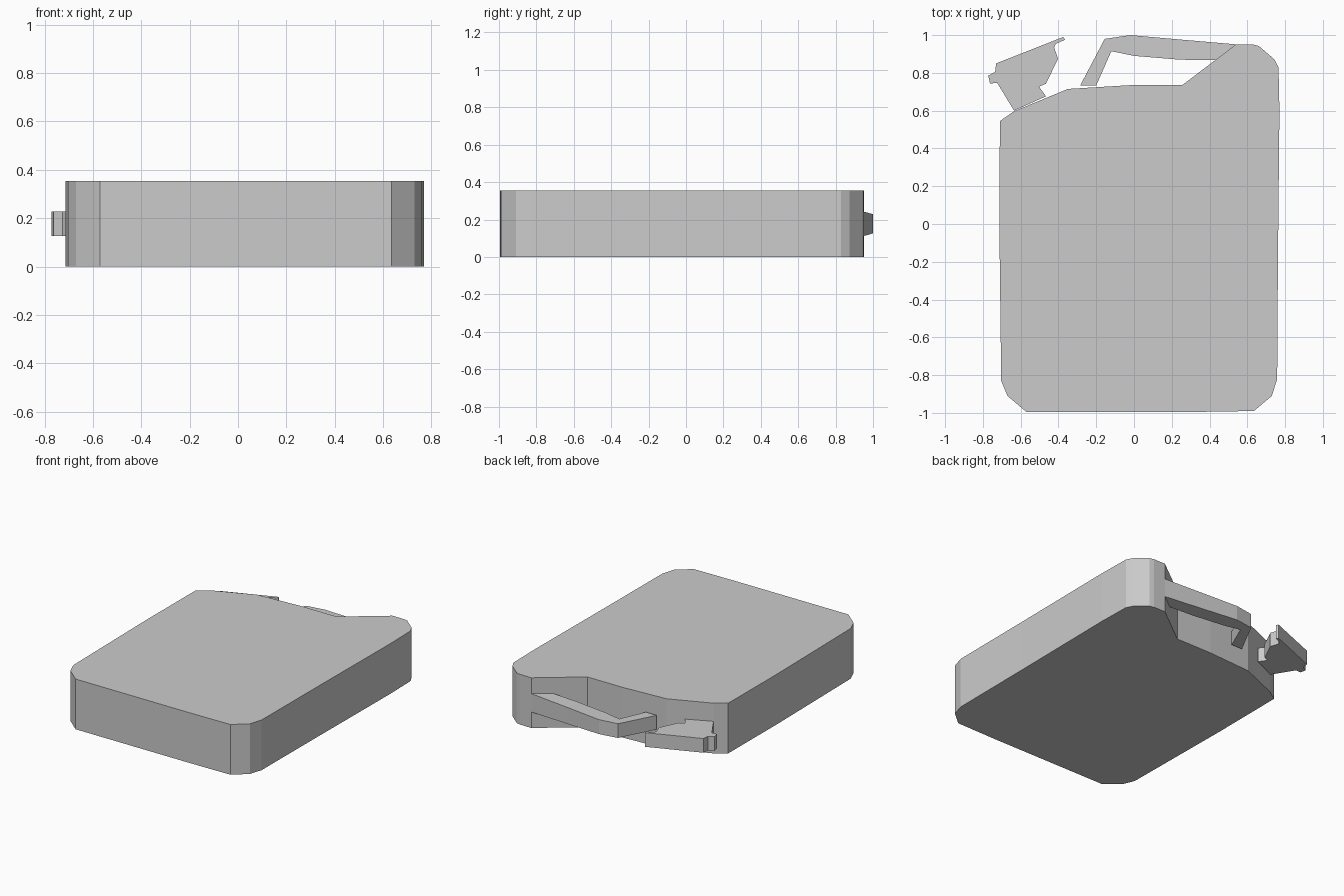
import bpy
import bmesh

if "Cube" in bpy.data.objects:
    bpy.data.objects.remove(bpy.data.objects["Cube"])

MID = 0.177  # mid-thickness of the can


def finish(name, bm):
    bmesh.ops.recalc_face_normals(bm, faces=bm.faces)
    mesh = bpy.data.meshes.new(name)
    bm.to_mesh(mesh)
    bm.free()
    obj = bpy.data.objects.new(name, mesh)
    bpy.context.collection.objects.link(obj)
    return obj


def prism(name, outline, half):
    """Extrude a flat outline symmetrically about the mid-thickness."""
    bm = bmesh.new()
    low = [bm.verts.new((x, y, MID - half)) for x, y in outline]
    top = [bm.verts.new((x, y, MID + half)) for x, y in outline]
    bm.faces.new(low[::-1])
    bm.faces.new(top)
    for i in range(len(low)):
        j = (i + 1) % len(low)
        bm.faces.new((low[i], low[j], top[j], top[i]))
    return finish(name, bm)


def strap(name, sections):
    """Loft a rectangular section through (outer, inner, half width)."""
    bm = bmesh.new()
    rings = []
    for (ox, oy), (ix, iy), h in sections:
        rings.append([bm.verts.new(p) for p in (
            (ox, oy, MID - h), (ox, oy, MID + h),
            (ix, iy, MID + h), (ix, iy, MID - h))])
    for a, b in zip(rings, rings[1:]):
        for i in range(4):
            j = (i + 1) % 4
            bm.faces.new((a[i], a[j], b[j], b[i]))
    bm.faces.new(rings[0])
    bm.faces.new(rings[-1][::-1])
    return finish(name, bm)


# Can body with clipped corners and a sloped shoulder
prism("can_body", [
    (-0.57, -0.995), (0.32, -0.995), (0.635, -0.99), (0.73, -0.91),
    (0.758, -0.82), (0.762, -0.2), (0.77, 0.6), (0.765, 0.83),
    (0.742, 0.873), (0.66, 0.943), (0.63, 0.95), (0.54, 0.951),
    (0.255, 0.735), (-0.02, 0.735), (-0.35, 0.715), (-0.635, 0.597),
    (-0.71, 0.545), (-0.713, 0.0), (-0.703, -0.83), (-0.67, -0.91),
], MID)

# Carry handle, wider where it meets the body
strap("handle", [
    ((0.54, 0.951), (0.44, 0.867), 0.065),
    ((0.24, 0.977), (0.24, 0.87), 0.058),
    ((-0.02, 1.0), (0.0, 0.89), 0.051),
    ((-0.155, 0.98), (-0.12, 0.915), 0.05),
    ((-0.285, 0.733), (-0.20, 0.733), 0.05),
])

# Pouring neck with hinged cap and latch
prism("spout_cap", [
    (-0.635, 0.60), (-0.466, 0.676), (-0.503, 0.727), (-0.466, 0.743),
    (-0.402, 0.875), (-0.423, 0.934), (-0.413, 0.955), (-0.365, 0.975),
    (-0.375, 0.99), (-0.73, 0.85), (-0.735, 0.806), (-0.772, 0.785),
    (-0.762, 0.743), (-0.725, 0.748),
], 0.05)
